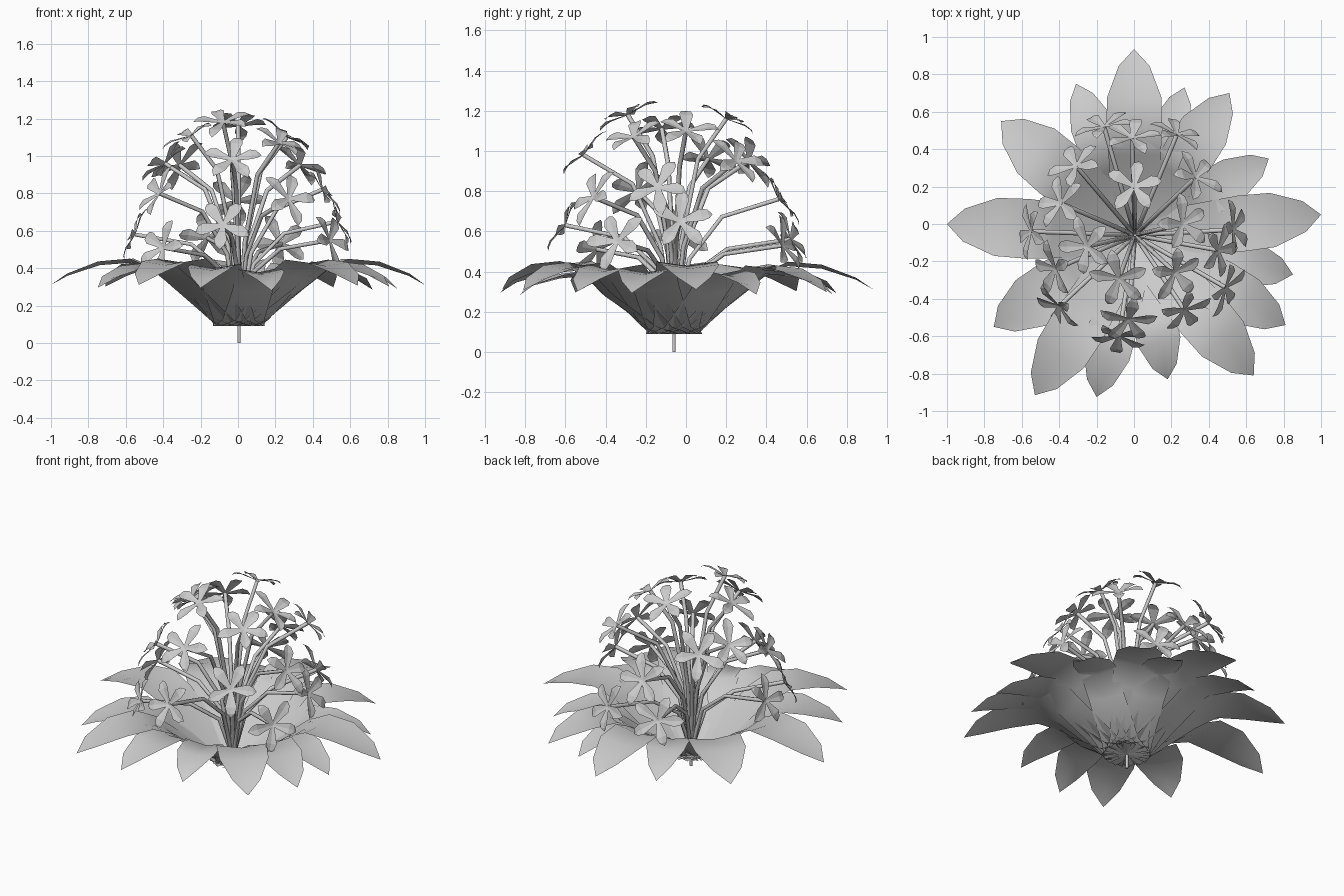
import bpy, bmesh, math, random
from mathutils import Vector

random.seed(4)
if "Cube" in bpy.data.objects:
    bpy.data.objects.remove(bpy.data.objects["Cube"])

grey = bpy.data.materials.new("plain grey")
grey.use_nodes = True
grey.diffuse_color = (0.6, 0.6, 0.6, 1)
grey.node_tree.nodes["Principled BSDF"].inputs["Base Color"].default_value = (0.6, 0.6, 0.6, 1)

CENTRE = Vector((0.005, -0.06, 0))
UP = Vector((0, 0, 1))


def link(name, data):
    ob = bpy.data.objects.new(name, data)
    data.materials.append(grey)
    bpy.context.collection.objects.link(ob)
    return ob


def strip(bm, rows):
    """Skin rows of points; a one-point row is a tip."""
    rows = [[bm.verts.new(p) for p in row] for row in rows]
    for a, b in zip(rows, rows[1:]):
        for i in range(2):
            if len(b) == 1:
                bm.faces.new((a[i], a[i + 1], b[0]))
            else:
                bm.faces.new((a[i], a[i + 1], b[i + 1], b[i]))


def finish(name, bm, smooth):
    me = bpy.data.meshes.new(name)
    bm.to_mesh(me)
    bm.free()
    for p in me.polygons:
        p.use_smooth = smooth
    return link(name, me)


def leaf(name, tip_x, tip_y, width):
    """Arching leaf: rises steeply, bends over and droops to a point."""
    out = Vector((tip_x, tip_y, 0)) - CENTRE
    reach = out.length
    out.normalize()
    side = UP.cross(out)
    peak = 0.45 * math.sqrt(reach)
    tip = 0.17 + 0.14 * reach
    knee = 0.43 * reach
    # distance, height, half width, depth of the centre fold
    profile = [(0.005, 0.09, 0.14, 0), (0.11, 0.125, 0.115, 0.008),
               (knee, 0.02 + 0.85 * knee - 0.1 * (1 - reach), width * 0.93, 0.02),
               (0.57 * reach, peak, width, 0.022),
               (0.74 * reach, peak - 0.015, width * 0.97, 0.02),
               (0.91 * reach, tip + 0.06, width * 0.55, 0.01)]
    rows = []
    for r, z, w, fold in profile:
        mid = CENTRE + out * r + UP * z
        rows.append([mid + side * w, mid - UP * fold, mid - side * w])
    rows.append([CENTRE + out * reach + UP * tip])
    bm = bmesh.new()
    strip(bm, rows)
    finish(name, bm, True)


def stem(name, points, radius):
    cu = bpy.data.curves.new(name, 'CURVE')
    cu.dimensions = '3D'
    cu.bevel_depth = radius
    cu.bevel_resolution = 1
    cu.use_fill_caps = True
    sp = cu.splines.new('POLY')
    sp.points.add(len(points) - 1)
    for p, co in zip(sp.points, points):
        p.co = (*co, 1)
    link(name, cu)


def flower(name, centre, normal):
    """Five narrow petals, cupped and drooping slightly at the ends."""
    u = normal.cross(UP).normalized()
    v = normal.cross(u)
    bm = bmesh.new()
    spin = random.uniform(0, math.tau)
    for i in range(5):
        a = spin + i * math.tau / 5 + random.uniform(-0.12, 0.12)
        d = u * math.cos(a) + v * math.sin(a)
        s = normal.cross(d)
        size = random.uniform(0.145, 0.175)
        lift = random.uniform(-0.01, 0.02)
        rows = []
        for t, w, h in ((0, 0.009, 0), (0.65, 0.035, 0.02), (0.87, 0.024, 0.014)):
            mid = centre + d * t * size + normal * (h + lift * t)
            rows.append([mid + s * w, mid - normal * 0.15 * w, mid - s * w])
        rows.append([centre + d * size + normal * lift])
        strip(bm, rows)
    finish(name, bm, False)


# ring of leaves: tip x, tip y, half width
LEAVES = [(0, 0.935, 0.15), (0.27, 0.73, 0.11), (0.51, 0.70, 0.14),
          (0.72, 0.35, 0.12), (1.0, 0.05, 0.15), (0.85, -0.27, 0.13),
          (0.81, -0.54, 0.14), (0.64, -0.81, 0.15), (0.18, -0.83, 0.12),
          (-0.20, -0.925, 0.13), (-0.53, -0.915, 0.15), (-0.75, -0.55, 0.15),
          (-1.0, 0, 0.16), (-0.71, 0.55, 0.16), (-0.31, 0.75, 0.12)]
for i, spec in enumerate(LEAVES):
    leaf(f"leaf_{i + 1}", *spec)

# flower centres
FLOWERS = [(0, 0.20, 1.16), (-0.08, -0.29, 1.18), (-0.03, -0.51, 0.98),
           (-0.08, -0.60, 0.63), (0.26, 0, 1.10), (-0.25, -0.12, 1.11),
           (0.22, -0.26, 1.07), (0.33, 0.25, 0.95), (-0.31, 0.31, 0.95),
           (-0.39, 0.11, 0.96), (-0.42, -0.24, 0.80), (0.49, -0.34, 0.55),
           (0.45, -0.14, 0.82), (0.53, -0.03, 0.65), (-0.55, -0.04, 0.58),
           (-0.40, -0.44, 0.51), (0.27, -0.46, 0.77), (0.23, 0.48, 0.53),
           (-0.01, 0.46, 0.76), (-0.16, 0.52, 0.56)]
for i, spot in enumerate(FLOWERS):
    head = Vector(spot)
    out = head - CENTRE
    rise = out.z - 0.1
    out.z = 0
    # low stems rise early and then run out flatter than the tall ones
    bends = ((0, 0), (0.15, 0.75 - 0.3 * rise), (0.46, 0.96 - 0.14 * rise), (1, 1))
    path = [CENTRE + out * f + UP * (0.1 + rise * h) for f, h in bends]
    stem(f"flower_stem_{i + 1}", path, 0.012)
    # the heads look along their stems, nodding slightly upward
    facing = (path[3] - path[2]).normalized() + UP * 0.28
    flower(f"flower_{i + 1}", head, facing.normalized())

# short stalk under the plant
stem("main_stem", [CENTRE, CENTRE + UP * 0.35], 0.009)
